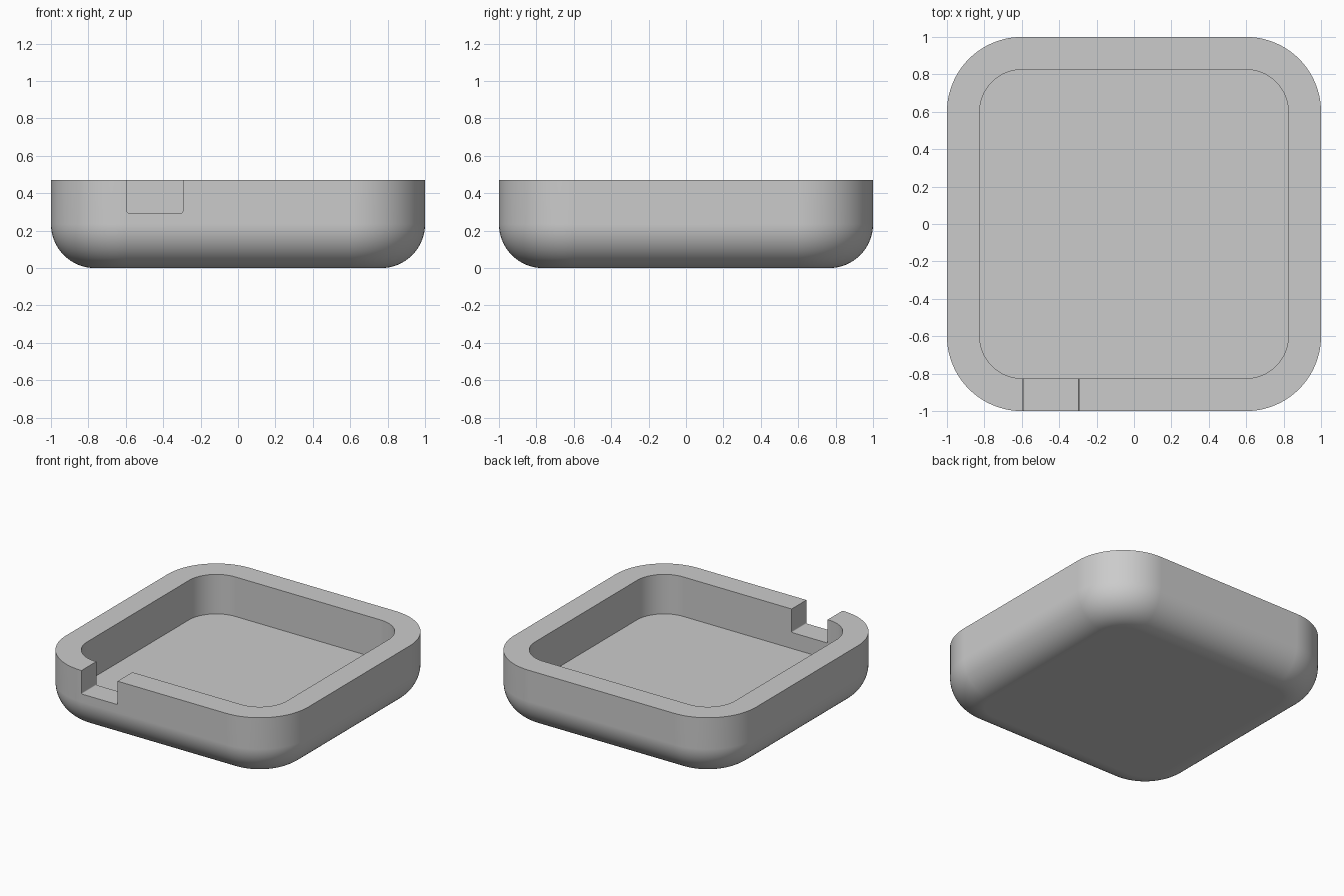
import bpy, bmesh
from math import sin, cos, pi, radians

cube = bpy.data.objects.get("Cube")
if cube:
    bpy.data.objects.remove(cube, do_unlink=True)

HEIGHT, WALL, CORNER, FILLET = 0.47, 0.175, 0.4, 0.235
CORNER_STEPS, FILLET_STEPS = 20, 16

grey = bpy.data.materials.new("plain grey")
grey.use_nodes = True
colour = (0.6, 0.6, 0.6, 1)
grey.diffuse_color = colour
grey.node_tree.nodes["Principled BSDF"].inputs["Base Color"].default_value = colour


def make_object(name, bm):
    bmesh.ops.recalc_face_normals(bm, faces=bm.faces)
    mesh = bpy.data.meshes.new(name)
    bm.to_mesh(mesh)
    bm.free()
    mesh.materials.append(grey)
    obj = bpy.data.objects.new(name, mesh)
    bpy.context.collection.objects.link(obj)
    return obj


def rounded_ring(bm, inset, z):
    """Rounded square whose outline is offset inwards from the outer wall."""
    centre, radius = 1 - CORNER, CORNER - inset
    ring = []
    for quarter, (sx, sy) in enumerate(((1, 1), (-1, 1), (-1, -1), (1, -1))):
        for i in range(CORNER_STEPS + 1):
            a = (quarter + i / CORNER_STEPS) * pi / 2
            ring.append(bm.verts.new((sx * centre + radius * cos(a),
                                      sy * centre + radius * sin(a), z)))
    return ring


# Tray: filleted outside, flat rim, straight-sided recess
bm = bmesh.new()
profile = []
for i in range(FILLET_STEPS + 1):
    a = i / FILLET_STEPS * pi / 2
    profile.append((FILLET * (1 - sin(a)), FILLET * (1 - cos(a))))
profile += [(0, HEIGHT), (WALL, HEIGHT), (WALL, WALL)]
rings = [rounded_ring(bm, *p) for p in profile]
for low, high in zip(rings, rings[1:]):
    for i in range(len(low)):
        j = (i + 1) % len(low)
        bm.faces.new((low[i], low[j], high[j], high[i]))
bm.faces.new(rings[0])
bm.faces.new(rings[-1])
tray = make_object("tray", bm)

# Notch through the front wall, with slightly eased lower corners
bm = bmesh.new()
bmesh.ops.create_cube(bm, size=1)
left, right, bottom, top = -0.593, -0.295, 0.295, 0.6
for v in bm.verts:
    v.co = (right if v.co.x > 0 else left,
            -0.7 if v.co.y > 0 else -1.1,
            top if v.co.z > 0 else bottom)
lower = [e for e in bm.edges if all(v.co.z < HEIGHT for v in e.verts)
         and e.verts[0].co.x == e.verts[1].co.x]
bmesh.ops.bevel(bm, geom=lower, offset=0.008, segments=3, profile=0.5,
                affect='EDGES')
cutter = make_object("notch_cutter", bm)
cutter.hide_render = True

cut = tray.modifiers.new("notch", 'BOOLEAN')
cut.operation = 'DIFFERENCE'
cut.solver = 'EXACT'
cut.object = cutter
bpy.context.view_layer.objects.active = tray
tray.select_set(True)
bpy.ops.object.modifier_apply(modifier=cut.name)
bpy.data.objects.remove(cutter, do_unlink=True)

# Smooth curves, crisp rim and notch
bpy.ops.object.shade_smooth_by_angle(angle=radians(35))
weighted = tray.modifiers.new("weighted normals", 'WEIGHTED_NORMAL')
weighted.keep_sharp = True
